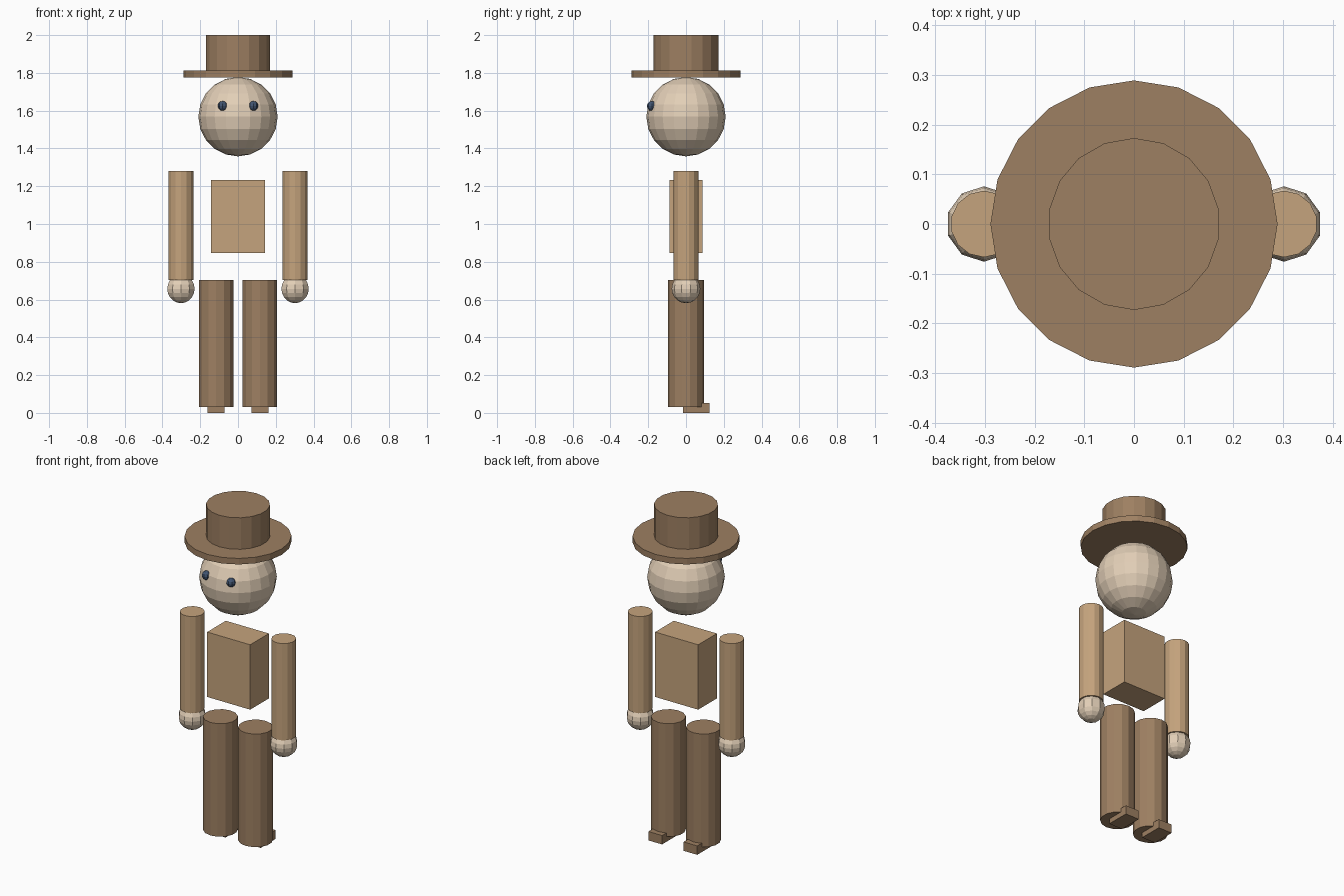
import bpy
import bmesh
from mathutils import Matrix, Vector

if "Cube" in bpy.data.objects:
    bpy.data.objects.remove(bpy.data.objects["Cube"], do_unlink=True)


def material(name, rgb):
    mat = bpy.data.materials.new(name)
    mat.use_nodes = True
    color = (*rgb, 1)
    mat.diffuse_color = color
    mat.node_tree.nodes["Principled BSDF"].inputs["Base Color"].default_value = color
    return mat


brown = material("brown", (0.34, 0.215, 0.122))
tan = material("tan", (0.56, 0.37, 0.205))
skin = material("skin", (0.76, 0.62, 0.47))
blue = material("dark blue", (0.053, 0.09, 0.165))


def finish(name, bm, mat):
    mesh = bpy.data.meshes.new(name)
    bm.to_mesh(mesh)
    bm.free()
    mesh.materials.append(mat)
    obj = bpy.data.objects.new(name, mesh)
    bpy.context.collection.objects.link(obj)
    return obj


def cylinder(name, x, z0, z1, radius, sides, mat):
    bm = bmesh.new()
    bmesh.ops.create_cone(bm, cap_ends=True, segments=sides,
                          radius1=radius, radius2=radius, depth=z1 - z0,
                          matrix=Matrix.Translation((x, 0, (z0 + z1) / 2)))
    return finish(name, bm, mat)


def sphere(name, center, radius, segments, rings, mat):
    bm = bmesh.new()
    bmesh.ops.create_uvsphere(bm, u_segments=segments, v_segments=rings,
                              radius=radius, matrix=Matrix.Translation(center))
    return finish(name, bm, mat)


def box(name, low, high, mat):
    low, high = Vector(low), Vector(high)
    bm = bmesh.new()
    bmesh.ops.create_cube(bm, size=1, matrix=Matrix.Translation((low + high) / 2)
                          @ Matrix.Diagonal((*(high - low), 1)))
    return finish(name, bm, mat)


# Hat, head and torso
cylinder("hat_crown", 0, 1.80, 2.0, 0.173, 18, brown)
cylinder("hat_brim", 0, 1.776, 1.812, 0.289, 20, brown)
sphere("head", (0, 0, 1.568), 0.21, 20, 10, skin)
box("torso", (-0.142, -0.088, 0.847), (0.142, 0.088, 1.234), tan)

# Paired parts
for side, s in (("left", 1), ("right", -1)):
    sphere(side + "_eye", (s * 0.081, -0.181, 1.625), 0.026, 8, 6, blue)
    cylinder(side + "_arm", s * 0.302, 0.704, 1.281, 0.067, 14, tan)
    sphere(side + "_hand", (s * 0.302, 0, 0.657), 0.076, 10, 10, skin)
    cylinder(side + "_leg", s * 0.116, 0.03, 0.704, 0.094, 14, brown)
    box(side + "_foot", (s * 0.116 - 0.045, -0.016, 0),
        (s * 0.116 + 0.045, 0.124, 0.053), brown)
